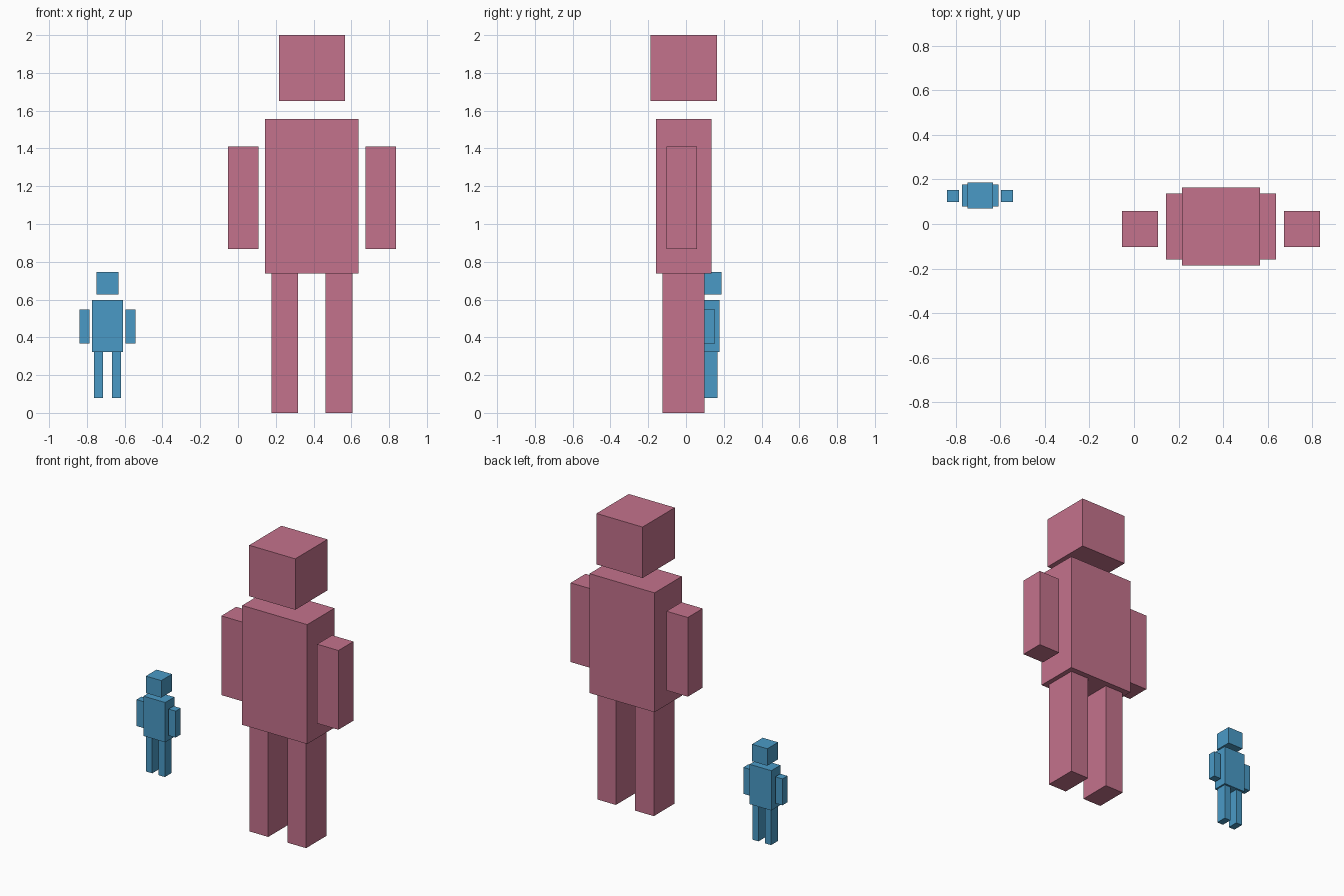
import bpy
from mathutils import Vector

if "Cube" in bpy.data.objects:
    bpy.data.objects.remove(bpy.data.objects["Cube"])


def material(name, rgb):
    """Flat colour from 0-255 sRGB."""
    lin = [((c / 255 + 0.055) / 1.055) ** 2.4 for c in rgb]
    m = bpy.data.materials.new(name)
    m.diffuse_color = (*lin, 1)
    m.use_nodes = True
    m.node_tree.nodes["Principled BSDF"].inputs["Base Color"].default_value = m.diffuse_color
    return m


def box(name, center, size, mat):
    bpy.ops.mesh.primitive_cube_add(size=1, location=center)
    ob = bpy.context.object
    ob.name = name
    ob.scale = size
    bpy.ops.object.transform_apply(location=False, rotation=False, scale=True)
    ob.data.materials.append(mat)


def figure(prefix, origin, scale, mat):
    """Blocky figure, 2 units tall at scale 1, feet at the origin."""
    def part(name, center, size):
        box(f"{prefix}_{name}", Vector(origin) + Vector(center) * scale,
            Vector(size) * scale, mat)

    part("head", (0, 0, 1.825), (0.35, 0.35, 0.35))
    part("torso", (0, 0, 1.147), (0.494, 0.296, 0.82))
    for side, s in (("left", -1), ("right", 1)):
        part(f"{side}_arm", (s * 0.364, -0.011, 1.139), (0.162, 0.162, 0.544))
        part(f"{side}_leg", (s * 0.144, -0.002, 0.3685), (0.141, 0.223, 0.737))


# Large figure and a one-third size copy floating slightly above the ground
figure("large", (0.391, -0.012, 0), 1, material("rose pink", (196, 114, 140)))
figure("small", (-0.691, 0.129, 0.078), 1 / 3, material("sky blue", (74, 154, 198)))
